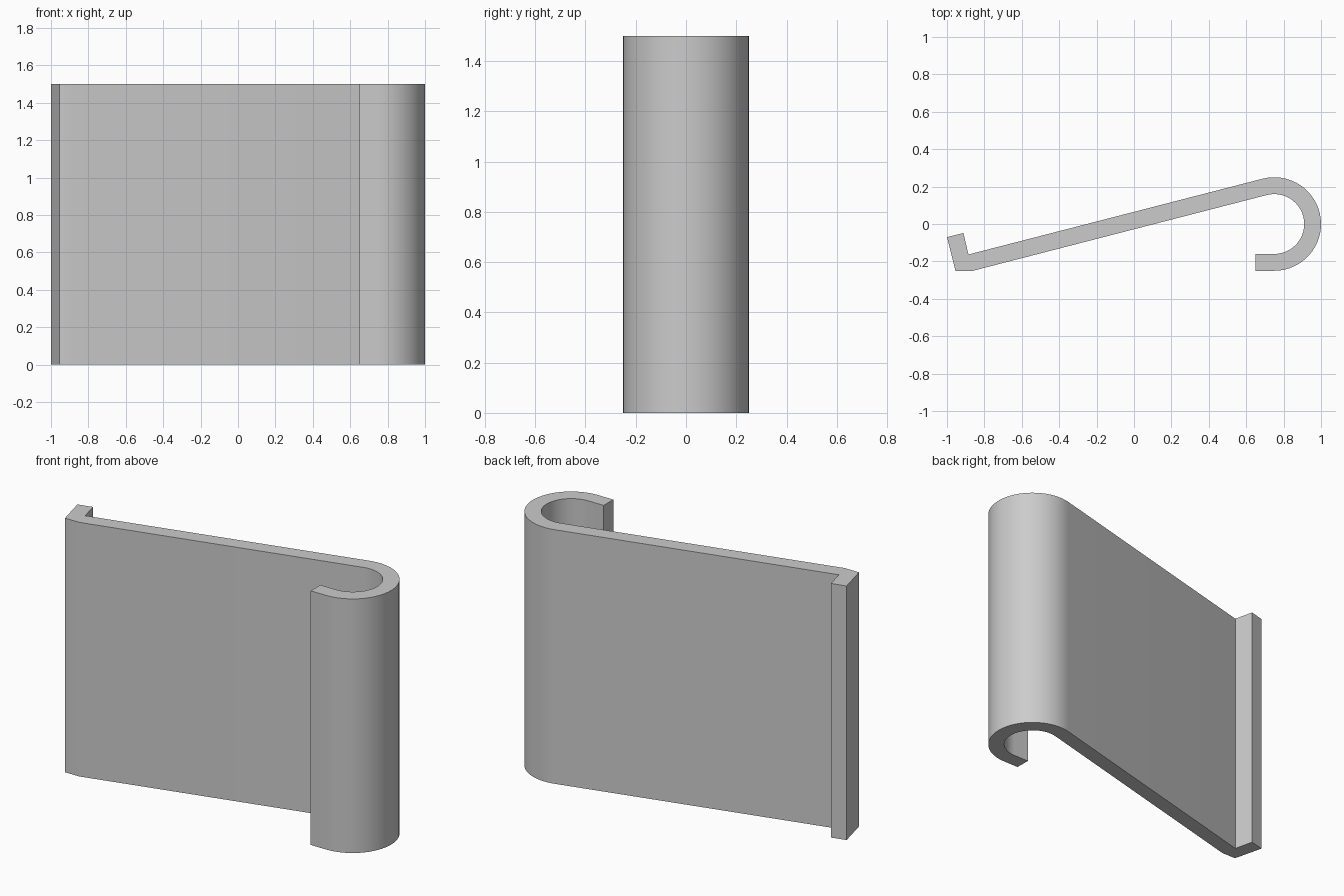
import bpy
import bmesh
from math import radians, cos, sin

cube = bpy.data.objects.get("Cube")
if cube:
    bpy.data.objects.remove(cube)

HEIGHT = 1.5
HOOK_X, OUTER_R, INNER_R = 0.75, 0.25, 0.16
SLOPE = 14.5      # tilt of the flat panel in degrees
SEGMENTS = 32


def arc(radius, start, end):
    """Points on the hook's bend, from start to end in degrees."""
    angles = [radians(start + (end - start) * i / SEGMENTS) for i in range(SEGMENTS + 1)]
    return [(HOOK_X + radius * cos(a), radius * sin(a)) for a in angles]


# Single grey material
grey = bpy.data.materials.new("plain grey")
grey.use_nodes = True
colour = (0.6, 0.6, 0.6, 1)
grey.diffuse_color = colour
grey.node_tree.nodes["Principled BSDF"].inputs["Base Color"].default_value = colour

# Closed cross-section: hook lip, outer bend, short return lip, inner bend
profile = [(0.65, -INNER_R), (0.65, -OUTER_R)]
profile += arc(OUTER_R, -90, 90 + SLOPE)
profile += [(-0.885, -0.163), (-0.912, -0.048), (-1, -0.07), (-0.955, -0.25), (-0.861, -0.25)]
profile += arc(INNER_R, 90 + SLOPE, -90)

# Extrude the cross-section upwards
bm = bmesh.new()
base = bm.faces.new([bm.verts.new((x, y, 0)) for x, y in profile])
top = bmesh.ops.extrude_face_region(bm, geom=[base], use_keep_orig=True)["geom"]
bmesh.ops.translate(bm, vec=(0, 0, HEIGHT),
                    verts=[v for v in top if isinstance(v, bmesh.types.BMVert)])
bmesh.ops.recalc_face_normals(bm, faces=bm.faces)

mesh = bpy.data.meshes.new("hooked_panel")
bm.to_mesh(mesh)
bm.free()
mesh.materials.append(grey)
panel = bpy.data.objects.new("hooked_panel", mesh)
bpy.context.collection.objects.link(panel)

# Smooth bends, crisp corners
bpy.ops.object.select_all(action="DESELECT")
panel.select_set(True)
bpy.context.view_layer.objects.active = panel
bpy.ops.object.shade_smooth_by_angle(angle=radians(30))
